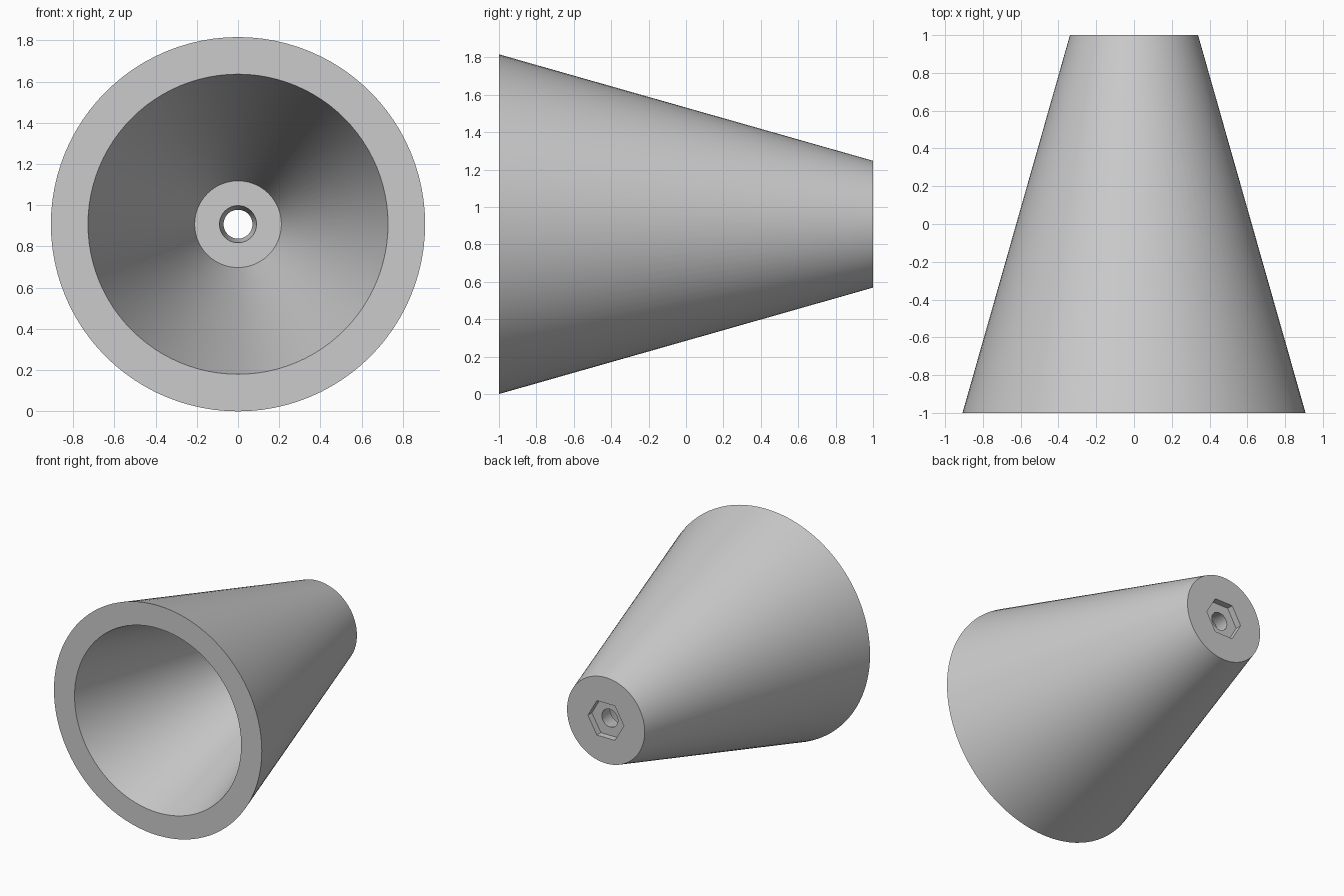
import bpy
import bmesh
import math

default_cube = bpy.data.objects.get("Cube")
if default_cube:
    bpy.data.objects.remove(default_cube, do_unlink=True)

SEGMENTS = 96  # multiple of six, so the hexagon corners land on vertices
R_FRONT, R_BACK, WALL = 0.908, 0.339, 0.18
SLOPE = (R_FRONT - R_BACK) / 2
FLOOR_Y = 1 - WALL
NUT_APOTHEM, NUT_DEPTH = 0.136, 0.05


def round_ring(radius):
    return lambda angle: radius


def hex_ring(angle):
    """Radius of a hexagon with corners on the x axis."""
    return NUT_APOTHEM / math.cos(angle % (math.pi / 3) - math.pi / 6)


def ring_shell(name, rings):
    """Join successive rings around the y axis into a closed tube."""
    bm = bmesh.new()
    loops = []
    for y, radius in rings:
        loop = []
        for i in range(SEGMENTS):
            a = math.tau * i / SEGMENTS
            # Nudge off exact corner angles is harmless: both sides agree there
            r = radius(a)
            loop.append(bm.verts.new((r * math.cos(a), y, R_FRONT + r * math.sin(a))))
        loops.append(loop)
    for k, loop in enumerate(loops):
        after = loops[(k + 1) % len(loops)]
        for i in range(SEGMENTS):
            j = (i + 1) % SEGMENTS
            bm.faces.new((loop[i], loop[j], after[j], after[i]))
    bmesh.ops.recalc_face_normals(bm, faces=bm.faces)
    mesh = bpy.data.meshes.new(name)
    bm.to_mesh(mesh)
    bm.free()
    obj = bpy.data.objects.new(name, mesh)
    bpy.context.collection.objects.link(obj)
    return obj


# Hollow cone: outer wall, back face, nut recess, bolt hole, cavity, front rim
cone = ring_shell("hollow_cone", [
    (-1, round_ring(R_FRONT)),
    (1, round_ring(R_BACK)),
    (1, hex_ring),
    (1 - NUT_DEPTH, hex_ring),
    (1 - NUT_DEPTH, round_ring(0.07)),
    (FLOOR_Y, round_ring(0.09)),
    (FLOOR_Y, round_ring(R_BACK + SLOPE * WALL - WALL)),
    (-1, round_ring(R_FRONT - WALL)),
])

# Single grey finish
grey = bpy.data.materials.new("plain_grey")
grey.use_nodes = True
colour = (0.6, 0.6, 0.6, 1)
grey.diffuse_color = colour
grey.node_tree.nodes["Principled BSDF"].inputs["Base Color"].default_value = colour
cone.data.materials.append(grey)

# Smooth walls with crisp rims
bpy.ops.object.select_all(action="DESELECT")
cone.select_set(True)
bpy.context.view_layer.objects.active = cone
bpy.ops.object.shade_smooth_by_angle(angle=math.radians(30))
